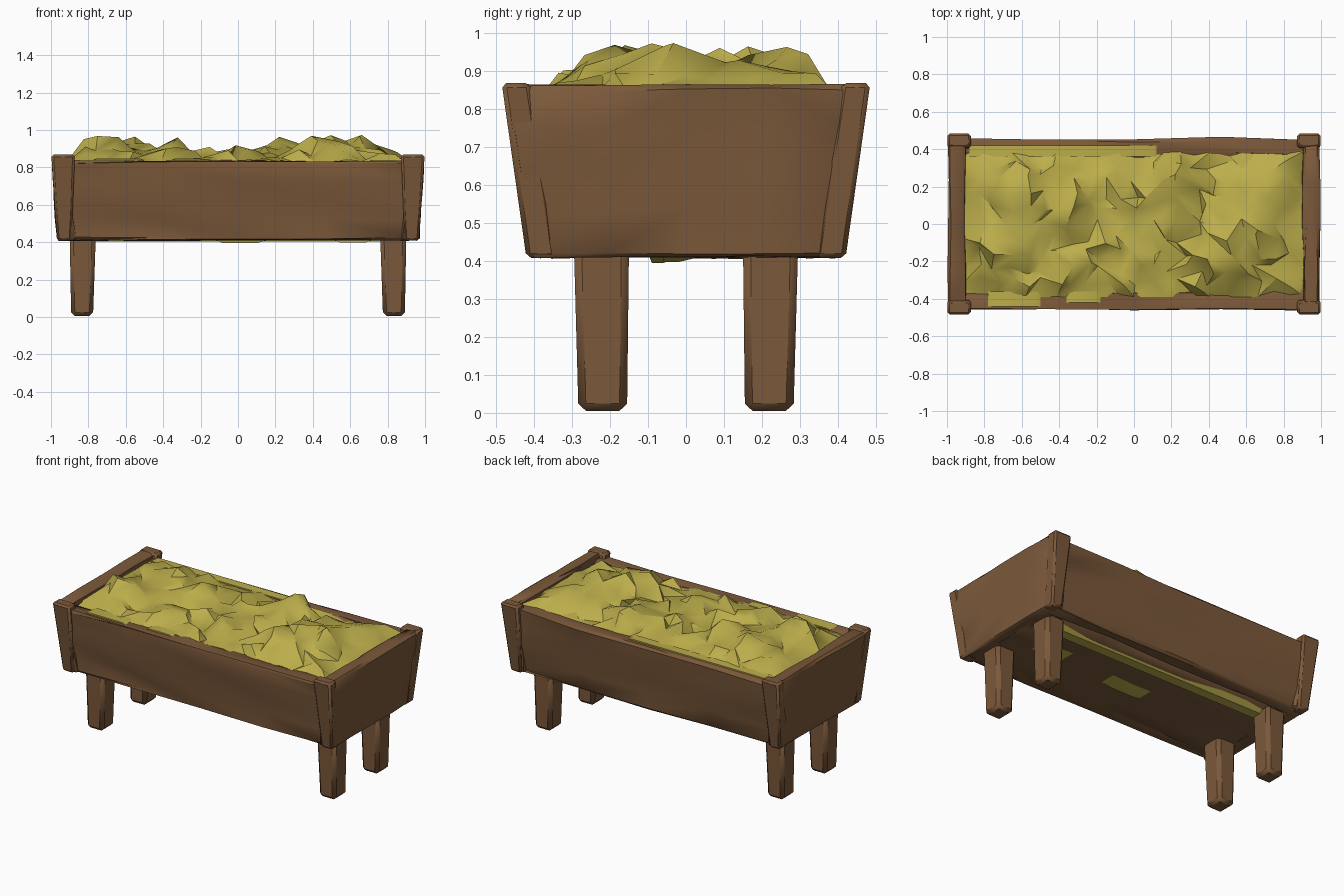
import bpy, bmesh, math, random
from mathutils import Vector

if "Cube" in bpy.data.objects:
    bpy.data.objects.remove(bpy.data.objects["Cube"])

random.seed(7)


def material(name, colour):
    m = bpy.data.materials.new(name)
    m.diffuse_color = (*colour, 1)
    m.use_nodes = True
    m.node_tree.nodes["Principled BSDF"].inputs["Base Color"].default_value = m.diffuse_color
    return m


WOOD = material("brown wood", (0.2, 0.1, 0.043))
HAY = material("yellow hay", (0.5, 0.42, 0.07))


def finish(bm, name, mat, angle):
    bmesh.ops.recalc_face_normals(bm, faces=bm.faces[:])
    me = bpy.data.meshes.new(name)
    bm.to_mesh(me)
    bm.free()
    me.materials.append(mat)
    ob = bpy.data.objects.new(name, me)
    bpy.context.collection.objects.link(ob)
    bpy.ops.object.select_all(action='DESELECT')
    bpy.context.view_layer.objects.active = ob
    ob.select_set(True)
    bpy.ops.object.shade_smooth_by_angle(angle=math.radians(angle))
    return ob


def block(name, bottom, top, z0, z1, flip=(1, 1), bevel=0.012, wobble=0.0, mat=WOOD):
    """Tapered block; bottom and top are (x0, x1, y0, y1), flip mirrors it."""
    bm = bmesh.new()
    bmesh.ops.create_cube(bm, size=2)
    for v in bm.verts:
        r, z = (top, z1) if v.co.z > 0 else (bottom, z0)
        v.co = Vector((r[v.co.x > 0] * flip[0], r[2 + (v.co.y > 0)] * flip[1], z))
    bmesh.ops.recalc_face_normals(bm, faces=bm.faces[:])
    if bevel:
        bmesh.ops.bevel(bm, geom=bm.edges[:], offset=bevel, segments=1, affect='EDGES')
    if wobble:
        # hand-hewn surface: cut the long edges and shift the new points
        long_edges = [e for e in bm.edges if e.calc_length() > 0.3]
        bmesh.ops.subdivide_edges(bm, edges=long_edges, cuts=3, use_grid_fill=True)
        bmesh.ops.triangulate(bm, faces=bm.faces[:])
        for v in bm.verts:
            v.co += Vector((random.uniform(-wobble, wobble), random.uniform(-wobble, wobble),
                            random.uniform(-0.005, 0.005)))
    return finish(bm, name, mat, 40)


# Trough walls, end boards, corner posts and legs
for sy, side in ((-1, "front"), (1, "back")):
    block(side + "_wall", (-0.93, 0.93, 0.31, 0.395), (-0.93, 0.93, 0.365, 0.46),
          0.41, 0.836, (1, sy), wobble=0.011)
    for sx, end in ((-1, "left"), (1, "right")):
        block(f"{side}_{end}_corner_post", (0.89, 0.968, 0.34, 0.42),
              (0.872, 0.998, 0.41, 0.485), 0.408, 0.868, (sx, sy), bevel=0.012)
        block(f"{side}_{end}_leg", (0.775, 0.892, 0.155, 0.283),
              (0.76, 0.9, 0.15, 0.295), 0.005, 0.44, (sx, sy), bevel=0.02)
for sx, end in ((-1, "left"), (1, "right")):
    block(end + "_end_board", (0.87, 0.968, -0.41, 0.41), (0.905, 0.993, -0.475, 0.475),
          0.41, 0.862, (sx, 1), wobble=0.006)
block("floor", (-0.92, 0.92, -0.37, 0.23), (-0.92, 0.92, -0.37, 0.29), 0.41, 0.46, wobble=0.005)

# Heaped hay: a jagged height field over a few mounds (x, y, height, radius)
MOUNDS = [(-0.72, -0.12, 0.12, 0.14), (-0.58, 0.12, 0.11, 0.15), (-0.33, 0.1, 0.1, 0.09),
          (0.22, 0.23, 0.15, 0.08), (0.48, -0.17, 0.13, 0.12), (0.6, 0.02, 0.12, 0.15),
          (0.0, -0.05, 0.05, 0.2), (-0.3, -0.25, 0.05, 0.1), (0.75, 0.2, 0.06, 0.14)]
NX, NY = 22, 10
bm = bmesh.new()
rows = []
for i in range(NX + 1):
    row = []
    for j in range(NY + 1):
        border = i in (0, NX) or j in (0, NY)
        x = -0.91 + 1.82 * i / NX
        y = -0.39 + 0.78 * j / NY
        if border:
            z = 0.82 + random.uniform(-0.015, 0.025)
        else:
            x += random.uniform(-0.036, 0.036)
            y += random.uniform(-0.034, 0.034)
            z = 0.845 + random.uniform(-0.035, 0.03)
            z += max(h * math.exp(-((x - mx) ** 2 + (y - my) ** 2) / (2 * r * r))
                     for mx, my, h, r in MOUNDS)
        row.append(bm.verts.new((x, y, min(z, 0.99))))
    rows.append(row)
for i in range(NX):
    for j in range(NY):
        a, b, c, d = rows[i][j], rows[i + 1][j], rows[i + 1][j + 1], rows[i][j + 1]
        tris = ((a, b, c), (a, c, d)) if random.random() < 0.5 else ((a, b, d), (b, c, d))
        for t in tris:
            bm.faces.new(t)
# underside of the heap, down inside the trough
rim = [e for e in bm.edges if e.is_boundary]
new = bmesh.ops.extrude_edge_only(bm, edges=rim)["geom"]
for v in [g for g in new if isinstance(g, bmesh.types.BMVert)]:
    v.co = Vector((v.co.x * 0.96, v.co.y * 0.85, 0.6))
bmesh.ops.holes_fill(bm, edges=[e for e in bm.edges if e.is_boundary], sides=0)
finish(bm, "hay_heap", HAY, 45)


# Loose flat hay lying on the rims
def straw(name, x0, x1, y0, y1, z):
    block(name, (x0, x1, y0, y1), (x0 + 0.02, x1 - 0.02, y0, y1), z, z + 0.008,
          bevel=0, mat=HAY)


straw("back_rim_straw", -0.88, 0.12, 0.36, 0.42, 0.838)
straw("front_rim_straw", -0.78, -0.5, -0.44, -0.36, 0.838)
straw("front_rim_straw_short", -0.36, -0.18, -0.42, -0.36, 0.838)

# Hay showing in the gap behind the floor and poking through it
block("floor_gap_hay", (-0.78, 0.78, 0.16, 0.225), (-0.78, 0.78, 0.16, 0.29),
      0.403, 0.475, bevel=0, mat=HAY)
block("floor_hay_tuft", (-0.08, 0.1, -0.09, -0.06), (-0.15, 0.2, -0.1, 0.05),
      0.395, 0.42, bevel=0, mat=HAY)
block("floor_hay_tuft_end", (0.55, 0.68, -0.06, -0.02), (0.48, 0.74, -0.06, 0.08),
      0.397, 0.42, bevel=0, mat=HAY)
